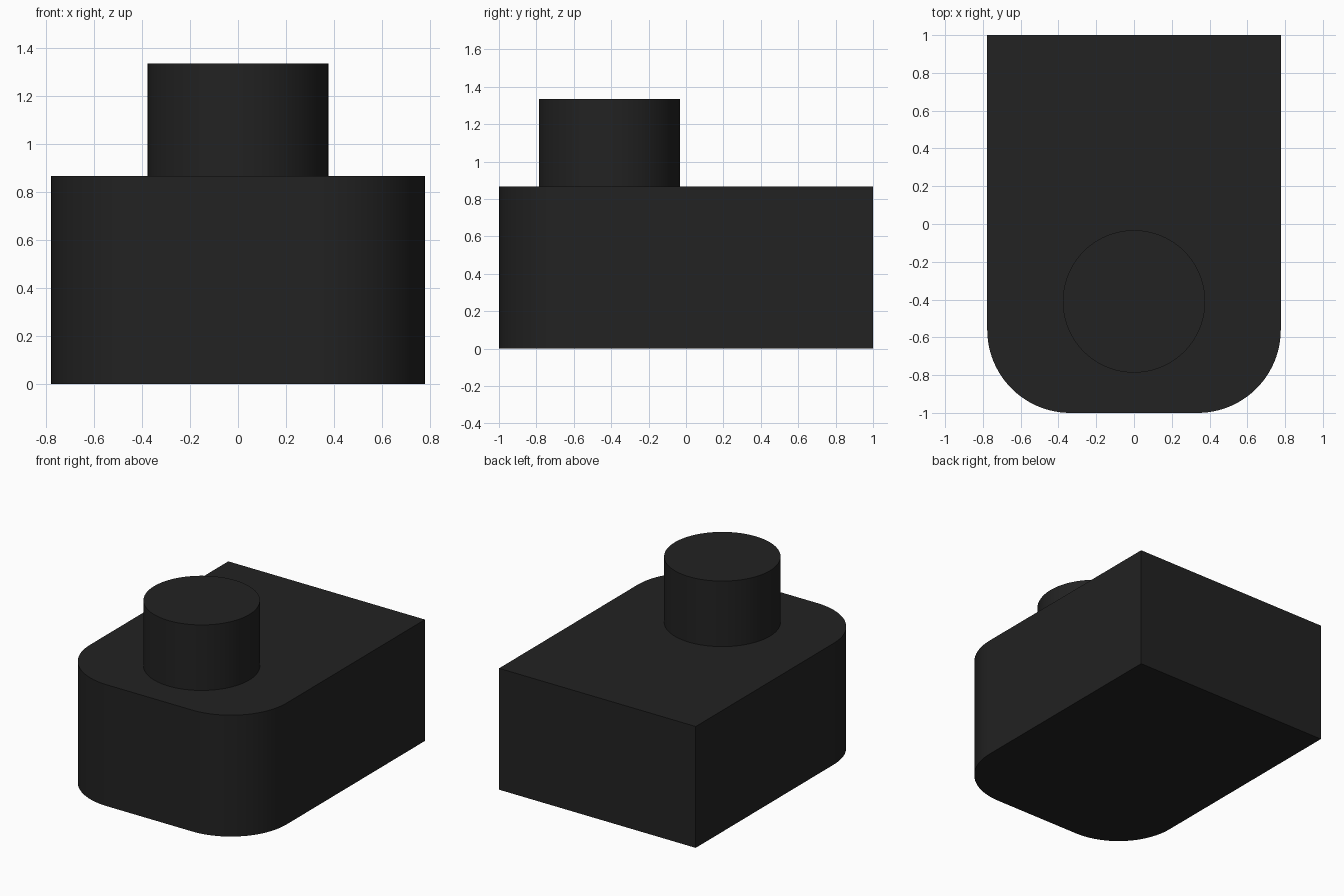
import bpy, bmesh, math

if "Cube" in bpy.data.objects:
    bpy.data.objects.remove(bpy.data.objects["Cube"])

HALF_W, HALF_L, BODY_H = 0.777, 1.0, 0.867
CORNER_R = 0.44
KNOB_R, KNOB_Y, KNOB_TOP = 0.377, -0.41, 1.335

black = bpy.data.materials.new("matte black")
black.diffuse_color = (0.016, 0.016, 0.016, 1.0)
black.use_nodes = True
black.node_tree.nodes["Principled BSDF"].inputs["Base Color"].default_value = black.diffuse_color


def arc(cx, cy, r, start, end, steps):
    """Points along a circular arc, angles in degrees."""
    angles = [math.radians(start + (end - start) * i / steps) for i in range(steps + 1)]
    return [(cx + r * math.cos(a), cy + r * math.sin(a)) for a in angles]


def extrude_outline(name, outline, z0, z1):
    """Solid prism from a counter-clockwise outline, smooth on its curved sides."""
    bm = bmesh.new()
    base = bm.faces.new([bm.verts.new((x, y, z0)) for x, y in outline])
    top = bmesh.ops.extrude_face_region(bm, geom=[base], use_keep_orig=True)["geom"]
    verts = [v for v in top if isinstance(v, bmesh.types.BMVert)]
    bmesh.ops.translate(bm, verts=verts, vec=(0, 0, z1 - z0))
    bmesh.ops.recalc_face_normals(bm, faces=bm.faces)
    mesh = bpy.data.meshes.new(name)
    bm.to_mesh(mesh)
    bm.free()
    mesh.materials.append(black)
    obj = bpy.data.objects.new(name, mesh)
    bpy.context.collection.objects.link(obj)
    bpy.ops.object.select_all(action='DESELECT')
    obj.select_set(True)
    bpy.context.view_layer.objects.active = obj
    bpy.ops.object.shade_smooth_by_angle(angle=math.radians(30))
    return obj


# Body: square at the back, rounded corners at the front
cx, cy = HALF_W - CORNER_R, -HALF_L + CORNER_R
body_outline = [(HALF_W, HALF_L), (-HALF_W, HALF_L)]
body_outline += arc(-cx, cy, CORNER_R, 180, 270, 24)
body_outline += arc(cx, cy, CORNER_R, 270, 360, 24)
extrude_outline("body", body_outline, 0.0, BODY_H)

# Round knob standing on the body near the front
knob_outline = arc(0, KNOB_Y, KNOB_R, 0, 360, 96)[:-1]
extrude_outline("knob", knob_outline, BODY_H, KNOB_TOP)
